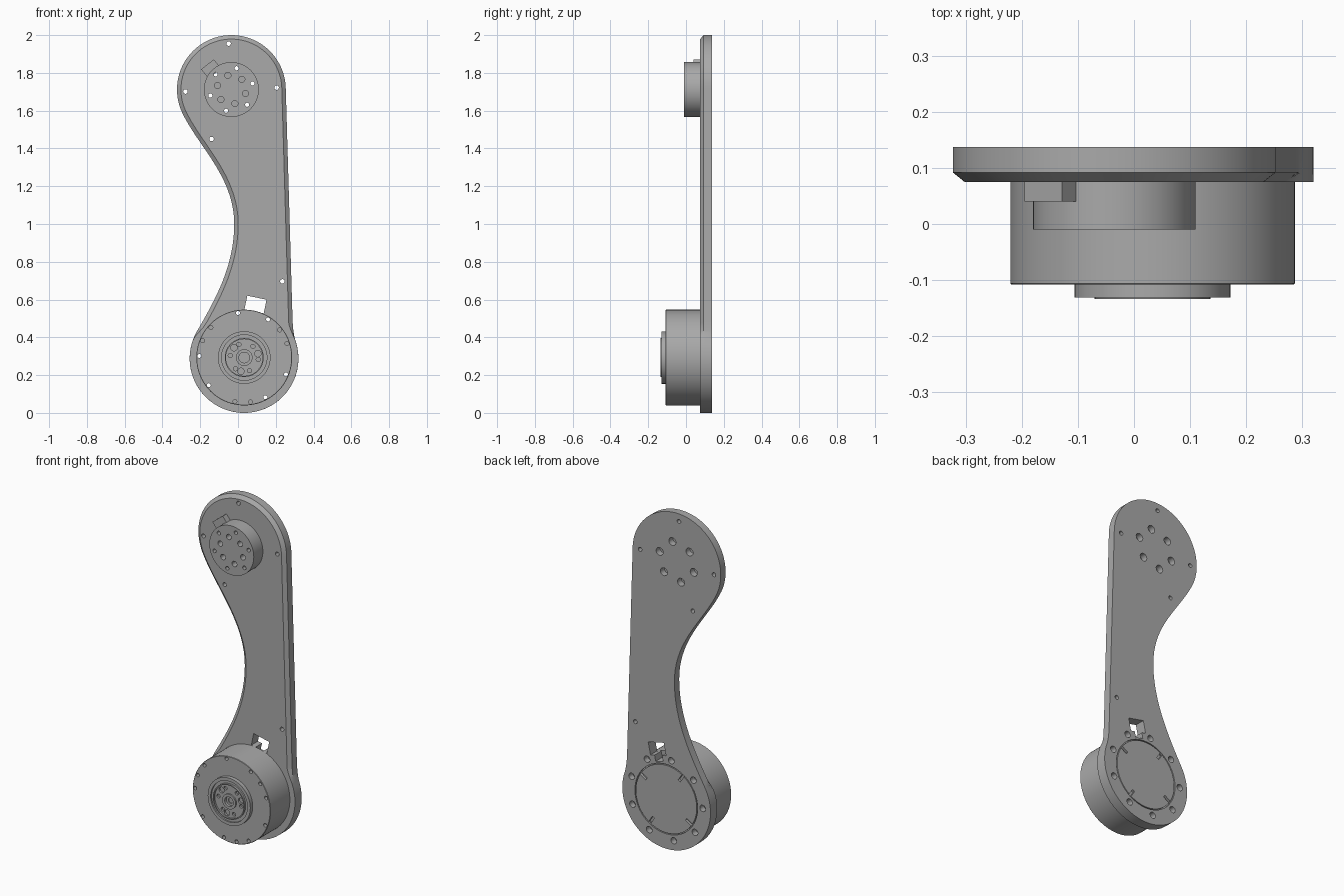
import bpy, bmesh, math
from math import sin, cos, radians
from mathutils import Vector
from mathutils.geometry import interpolate_bezier

if "Cube" in bpy.data.objects:
    bpy.data.objects.remove(bpy.data.objects["Cube"])

grey = bpy.data.materials.new("machined_grey")
grey.use_nodes = True
grey.diffuse_color = (0.4, 0.4, 0.4, 1)
grey.node_tree.nodes["Principled BSDF"].inputs["Base Color"].default_value = grey.diffuse_color

FRONT, CHAMFER, BACK = 0.075, 0.092, 0.137
MOTOR = (0.033, 0.293)
FLANGE = (-0.035, 1.712)


def polar(centre, radius, degrees):
    a = radians(degrees)
    return centre[0] + radius * cos(a), centre[1] + radius * sin(a)


def lathe(bm, centre, profile, segments=24):
    """Revolve (radius, y) points about a y axis; the ends are capped."""
    rings = []
    for r, y in profile:
        pts = [polar(centre, r, 360 * i / segments) for i in range(segments)]
        rings.append([bm.verts.new((x, y, z)) for x, z in pts])
    bridge(bm, rings)


def bridge(bm, rings):
    n = len(rings[0])
    for a, b in zip(rings, rings[1:]):
        for i in range(n):
            j = (i + 1) % n
            bm.faces.new((a[i], a[j], b[j], b[i]))
    bm.faces.new(rings[0])
    bm.faces.new(rings[-1][::-1])


def prism(bm, centre, degrees, outline, y0, y1):
    """Extrude a (radial, tangential) outline that points along an angle."""
    c, s = cos(radians(degrees)), sin(radians(degrees))
    rings = [[bm.verts.new((centre[0] + r * c - t * s, y, centre[1] + r * s + t * c))
              for r, t in outline] for y in (y0, y1)]
    bridge(bm, rings)


def finish(name, bm):
    bmesh.ops.recalc_face_normals(bm, faces=bm.faces)
    mesh = bpy.data.meshes.new(name)
    bm.to_mesh(mesh)
    bm.free()
    mesh.materials.append(grey)
    ob = bpy.data.objects.new(name, mesh)
    bpy.context.collection.objects.link(ob)
    return ob


def turned(name, centre, profile, segments=96):
    bm = bmesh.new()
    lathe(bm, centre, profile, segments)
    return finish(name, bm)


def cut(ob, cutter):
    bpy.context.view_layer.objects.active = ob
    mod = ob.modifiers.new("holes", 'BOOLEAN')
    mod.object, mod.operation, mod.solver = cutter, 'DIFFERENCE', 'EXACT'
    bpy.ops.object.modifier_apply(modifier=mod.name)


# Arm plate outline: two round ends, a concave left edge and a straight right edge
def arc(centre, start, end, count):
    return [polar(centre, 0.288, start + (end - start) * i / count) for i in range(count + 1)]


def curve(*points):
    pts = interpolate_bezier(*[Vector((x, z, 0)) for x, z in points], 20)
    return [(p.x, p.y) for p in pts[1:]]


low_end = (0.032, 0.288)
upper, lower = arc(FLANGE, 0, 205, 56), arc(low_end, 150, 380, 64)
outline = upper + curve(upper[-1], (-0.211, 1.41), (-0.02, 1.25), (-0.02, 1.0))
outline += curve((-0.02, 1.0), (-0.02, 0.78), (-0.117, 0.605), lower[0])
outline += lower[1:] + curve(lower[-1], (0.293, 0.425), (0.29, 0.45), (0.288, 0.52))

# Front chamfer fades out towards the motor end
inset = []
for i, (x, z) in enumerate(outline):
    (x0, z0), (x1, z1) = outline[i - 1], outline[(i + 1) % len(outline)]
    n = Vector((z0 - z1, x1 - x0)).normalized()
    w = 0.021 * min(1, max(0.01, (z - 0.39) / 0.08))
    inset.append((x + n.x * w, z + n.y * w))

bm = bmesh.new()
bridge(bm, [[bm.verts.new((x, y, z)) for x, z in pts] for pts, y in
            ((inset, FRONT), (outline, CHAMFER), (outline, BACK))])
plate = finish("arm_plate", bm)

# Motor housing
motor = turned("motor_housing", MOTOR, [
    (0.2535, FRONT), (0.2535, -0.106), (0.2515, -0.108)])

# Output hub with stepped rings and a bored centre boss
hub = turned("output_hub", MOTOR, [
    (0.139, -0.107), (0.139, -0.131), (0.12, -0.131), (0.12, -0.122), (0.103, -0.122),
    (0.103, -0.134), (0.097, -0.134), (0.097, -0.124), (0.044, -0.124), (0.044, -0.132),
    (0.028, -0.132), (0.028, -0.116), (0.015, -0.116), (0.015, -0.11)])

# Joint flange and its locating tab
flange = turned("joint_flange", FLANGE, [(0.145, FRONT), (0.145, -0.01)])
bm = bmesh.new()
prism(bm, FLANGE, 128, [(0.12, -0.025), (0.183, -0.025), (0.183, 0.06), (0.12, 0.06)],
      0.04, FRONT)
tab = finish("locating_tab", bm)

# Cutters: countersunk bolt holes through plate and flange
bm = bmesh.new()
for k in range(6):
    lathe(bm, polar(FLANGE, 0.116, 16 + 60 * k),
          [(0.011, -0.1), (0.011, 0.1), (0.023, 0.1), (0.023, 0.2)])
flange_bolts = finish("flange_bolt_cutter", bm)

# Cutters: blind holes in the flange face
bm = bmesh.new()
for k in range(6):
    lathe(bm, polar(FLANGE, 0.077, 44 + 60 * k), [(0.016, -0.1), (0.016, 0.03)])
flange_blind = finish("flange_blind_cutter", bm)

# Cutters: motor bolts, two in three of them open right through
bm = bmesh.new()
for k in range(9):
    start = 0.04 if k % 3 == 0 else -0.2
    lathe(bm, polar(MOTOR, 0.238, 18 + 40 * k),
          [(0.0105, start), (0.0105, 0.1), (0.019, 0.1), (0.019, 0.2)])
motor_bolts = finish("motor_bolt_cutter", bm)

# Cutters: blind holes in the motor face
bm = bmesh.new()
for base in (18, 38):
    for k in range(3):
        lathe(bm, polar(MOTOR, 0.238, base + 120 * k), [(0.0105, -0.2), (0.0105, -0.06)])
motor_blind = finish("motor_blind_cutter", bm)

# Cutters: three pin holes and six screw holes in the hub
bm = bmesh.new()
for k in range(3):
    lathe(bm, polar(MOTOR, 0.075, 16 + 120 * k), [(0.017, -0.2), (0.017, -0.112)])
for k in range(6):
    lathe(bm, polar(MOTOR, 0.075, 52 + 60 * k), [(0.011, -0.2), (0.011, -0.112)])
hub_holes = finish("hub_hole_cutter", bm)

# Cutters: plate screw holes and the cable slot
bm = bmesh.new()
for spot in ((-0.05, 1.955), (-0.278, 1.701), (0.204, 1.722), (-0.14, 1.45), (0.235, 0.696)):
    lathe(bm, spot, [(0.012, 0), (0.012, 0.2)])
prism(bm, MOTOR, 78, [(0.215, -0.025), (0.25, -0.025), (0.25, -0.052), (0.324, -0.052),
                      (0.324, 0.052), (0.25, 0.052), (0.25, 0.025), (0.215, 0.025)], 0, 0.2)
plate_holes = finish("plate_hole_cutter", bm)

# Cutters: ring groove and four radial notches around the rear cover
groove = turned("cover_groove_cutter", MOTOR, [(0.205, 0.127), (0.205, 0.2)])
core = turned("cover_core_cutter", MOTOR, [(0.199, 0.1), (0.199, 0.3)])
cut(groove, core)
bm = bmesh.new()
for k in range(4):
    prism(bm, MOTOR, 33 + 90 * k, [(0.155, -0.008), (0.2, -0.008), (0.2, 0.008), (0.155, 0.008)],
          0.122, 0.2)
notches = finish("cover_notch_cutter", bm)

jobs = {plate: (flange_bolts, motor_bolts, plate_holes, groove, notches),
        flange: (flange_bolts, flange_blind),
        motor: (motor_bolts, motor_blind),
        hub: (hub_holes,)}
for ob, cutters in jobs.items():
    for cutter in cutters:
        cut(ob, cutter)
for cutter in {c for group in jobs.values() for c in group} | {core}:
    bpy.data.objects.remove(cutter)

# Smooth the round walls and keep machined edges sharp
bpy.ops.object.select_all(action='DESELECT')
for ob in (plate, motor, hub, flange, tab):
    ob.select_set(True)
bpy.context.view_layer.objects.active = plate
bpy.ops.object.shade_smooth_by_angle(angle=radians(30))
